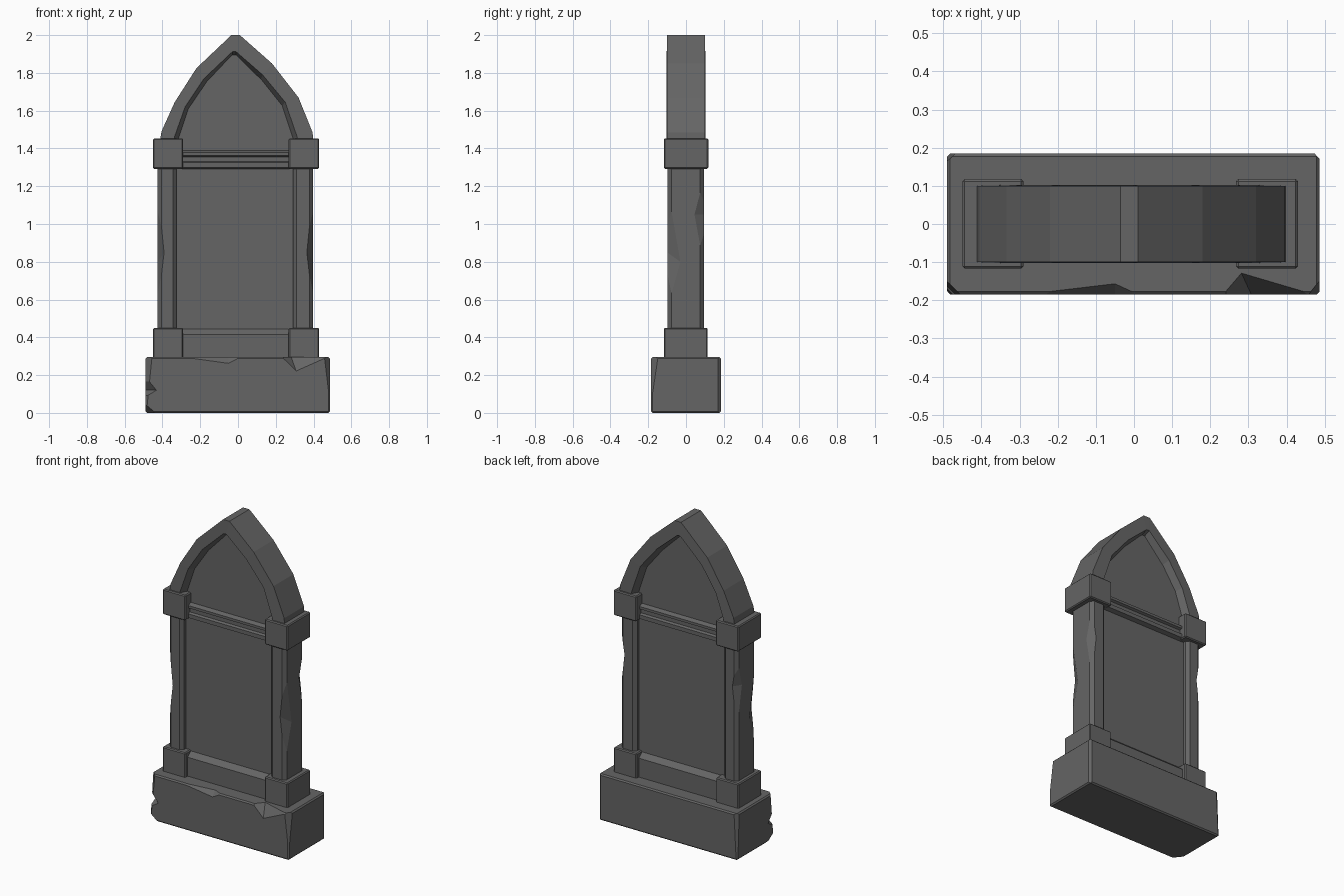
import bpy, bmesh
from mathutils import Vector

if "Cube" in bpy.data.objects:
    bpy.data.objects.remove(bpy.data.objects["Cube"])

stone = bpy.data.materials.new("dark_grey_stone")
stone.diffuse_color = (0.13, 0.13, 0.13, 1)
stone.use_nodes = True
stone.node_tree.nodes["Principled BSDF"].inputs["Base Color"].default_value = stone.diffuse_color


def finish(bm, name):
    bmesh.ops.recalc_face_normals(bm, faces=bm.faces)
    me = bpy.data.meshes.new(name)
    bm.to_mesh(me)
    bm.free()
    ob = bpy.data.objects.new(name, me)
    bpy.context.collection.objects.link(ob)
    me.materials.append(stone)
    return ob


def box(name, x, y, z, bevel=0.0, vertical_only=False):
    """Box from (min, max) ranges with chamfered edges."""
    bm = bmesh.new()
    bmesh.ops.create_cube(bm, size=1)
    for v in bm.verts:
        v.co = [r[0] if c < 0 else r[1] for c, r in zip(v.co, (x, y, z))]
    if bevel:
        edges = [e for e in bm.edges if not vertical_only
                 or abs(e.verts[0].co.z - e.verts[1].co.z) > 0.01]
        bmesh.ops.bevel(bm, geom=edges, offset=bevel, segments=1,
                        affect='EDGES', profile=0.5)
    return finish(bm, name)


def extrude_profile(name, pts, x0, x1):
    """Extrude a y/z outline along x."""
    bm = bmesh.new()
    a = [bm.verts.new((x0, y, z)) for y, z in pts]
    b = [bm.verts.new((x1, y, z)) for y, z in pts]
    n = len(pts)
    bm.faces.new(a)
    bm.faces.new(b)
    for i in range(n):
        j = (i + 1) % n
        bm.faces.new((a[i], a[j], b[j], b[i]))
    return finish(bm, name)


def chip(ob, edge_a, edge_b, deep, out):
    """Knock a wedge off an edge: two points along it, one pair each side."""
    bm = bmesh.new()
    for p in (edge_a, edge_b, deep[0], deep[1], out):
        bm.verts.new(p)
    res = bmesh.ops.convex_hull(bm, input=bm.verts)
    junk = [v for v in res["geom_interior"] if isinstance(v, bmesh.types.BMVert)]
    if junk:
        bmesh.ops.delete(bm, geom=junk, context='VERTS')
    cutter = finish(bm, "chip_cutter")
    cutter.hide_render = True
    mod = ob.modifiers.new("chip", 'BOOLEAN')
    mod.operation = 'DIFFERENCE'
    mod.solver = 'EXACT'
    mod.object = cutter
    bpy.context.view_layer.objects.active = ob
    bpy.ops.object.modifier_apply(modifier=mod.name)
    bpy.data.objects.remove(cutter)


# Base slab, corners knocked off, then chipped edges
base = box("base_slab", (-0.49, 0.487), (-0.185, 0.185), (0, 0.295), 0.008)
bm = bmesh.new()
bm.from_mesh(base.data)
for point, normal in (((-0.49, -0.165, 0.15), (-1, -1, 0.1)),
                      ((0.475, -0.185, 0.15), (1, -0.8, 0.12)),
                      ((0.487, 0.17, 0.15), (1, 0.9, 0.0)),
                      ((-0.475, 0.185, 0.15), (-1, 1.1, 0.05)),
                      ((-0.44, -0.18, 0.0), (-1, -0.8, -1.2))):
    cut = bmesh.ops.bisect_plane(bm, geom=bm.verts[:] + bm.edges[:] + bm.faces[:],
                                 plane_co=point, plane_no=Vector(normal),
                                 clear_outer=True)
    rim = [e for e in cut["geom_cut"] if isinstance(e, bmesh.types.BMEdge)]
    bmesh.ops.contextual_create(bm, geom=rim)
bmesh.ops.recalc_face_normals(bm, faces=bm.faces)
bm.to_mesh(base.data)
bm.free()
chip(base, (-0.32, -0.187, 0.297), (0.02, -0.187, 0.297),
     ((-0.05, -0.155, 0.297), (-0.05, -0.187, 0.26)), (-0.1, -0.22, 0.32))
chip(base, (0.23, -0.187, 0.297), (0.49, -0.187, 0.3),
     ((0.28, -0.125, 0.3), (0.31, -0.19, 0.215)), (0.32, -0.25, 0.35))
chip(base, (-0.495, -0.187, 0.2), (-0.495, -0.187, 0.08),
     ((-0.43, -0.187, 0.12), (-0.495, -0.12, 0.12)), (-0.56, -0.25, 0.14))

# Corner blocks below and above each column, and the columns
for side, (bx, cx) in {"left": ((-0.45, -0.29), (-0.425, -0.325)),
                       "right": ((0.268, 0.43), (0.29, 0.398))}.items():
    box(side + "_foot_block", bx, (-0.117, 0.115), (0.28, 0.45), 0.006)
    box(side + "_cap_block", bx, (-0.117, 0.118), (1.292, 1.453), 0.006)
    col = box(side + "_column", cx, (-0.097, 0.095), (0.43, 1.31), 0.02, True)
    s = -1 if side == "left" else 1
    o = cx[0] if s < 0 else cx[1]
    chip(col, (o, -0.1, 1.2), (o, -0.1, 0.55),
         ((o - s * 0.035, -0.1, 0.85), (o, -0.03, 0.8)), (o + s * 0.06, -0.15, 0.85))
    chip(col, (o, 0.1, 1.26), (o, 0.1, 0.75),
         ((o - s * 0.035, 0.1, 1.05), (o, 0.045, 1.05)), (o + s * 0.06, 0.15, 1.0))

# Recessed stone panel and sloped sill rail
box("main_panel", (-0.36, 0.34), (-0.06, 0.06), (0.28, 1.42))
extrude_profile("sill_rail", [(-0.092, 0.28), (0.092, 0.28), (0.092, 0.415),
                              (0.058, 0.445), (-0.058, 0.445), (-0.092, 0.415)],
                -0.31, 0.29)

# Moulded cross rail: same stepped outline front and back
half = [(0.06, 1.29), (0.085, 1.30), (0.085, 1.325), (0.07, 1.332),
        (0.07, 1.355), (0.085, 1.362), (0.085, 1.378), (0.058, 1.39)]
extrude_profile("cross_rail", half + [(-y, z) for y, z in reversed(half)], -0.31, 0.29)

# Pointed arch frame: outer edge, front inner edge, recessed inner edge
outer = [(-0.42, 1.40), (-0.405, 1.49), (-0.335, 1.645), (-0.22, 1.825),
         (-0.035, 2.0), (0.01, 2.0), (0.18, 1.85), (0.32, 1.67),
         (0.395, 1.485), (0.40, 1.40)]
inner = [(-0.35, 1.40), (-0.335, 1.465), (-0.28, 1.62), (-0.18, 1.77),
         (-0.03, 1.912), (-0.01, 1.912), (0.13, 1.79), (0.25, 1.645),
         (0.312, 1.465), (0.325, 1.40)]
deep = [(-0.325, 1.40), (-0.312, 1.455), (-0.26, 1.61), (-0.165, 1.75),
        (-0.03, 1.893), (-0.01, 1.893), (0.12, 1.765), (0.232, 1.625),
        (0.288, 1.455), (0.30, 1.40)]
bm = bmesh.new()
rings = []
for o, i, d in zip(outer, inner, deep):
    section = [(o, -0.10), (i, -0.102), (d, -0.055), (d, 0.055), (i, 0.102), (o, 0.10)]
    rings.append([bm.verts.new((p[0], y, p[1])) for p, y in section])
for a, b in zip(rings, rings[1:]):
    for k in range(6):
        m = (k + 1) % 6
        bm.faces.new((a[k], a[m], b[m], b[k]))
bm.faces.new(rings[0])
bm.faces.new(rings[-1])
finish(bm, "arch_frame")

# Panel filling the arch
bm = bmesh.new()
front = [bm.verts.new((x * 1.03, -0.06, z + 0.008)) for x, z in deep]
back = [bm.verts.new((x * 1.03, 0.06, z + 0.008)) for x, z in deep]
bm.faces.new(front)
bm.faces.new(back)
for i in range(len(deep)):
    j = (i + 1) % len(deep)
    bm.faces.new((front[i], front[j], back[j], back[i]))
finish(bm, "arch_panel")
